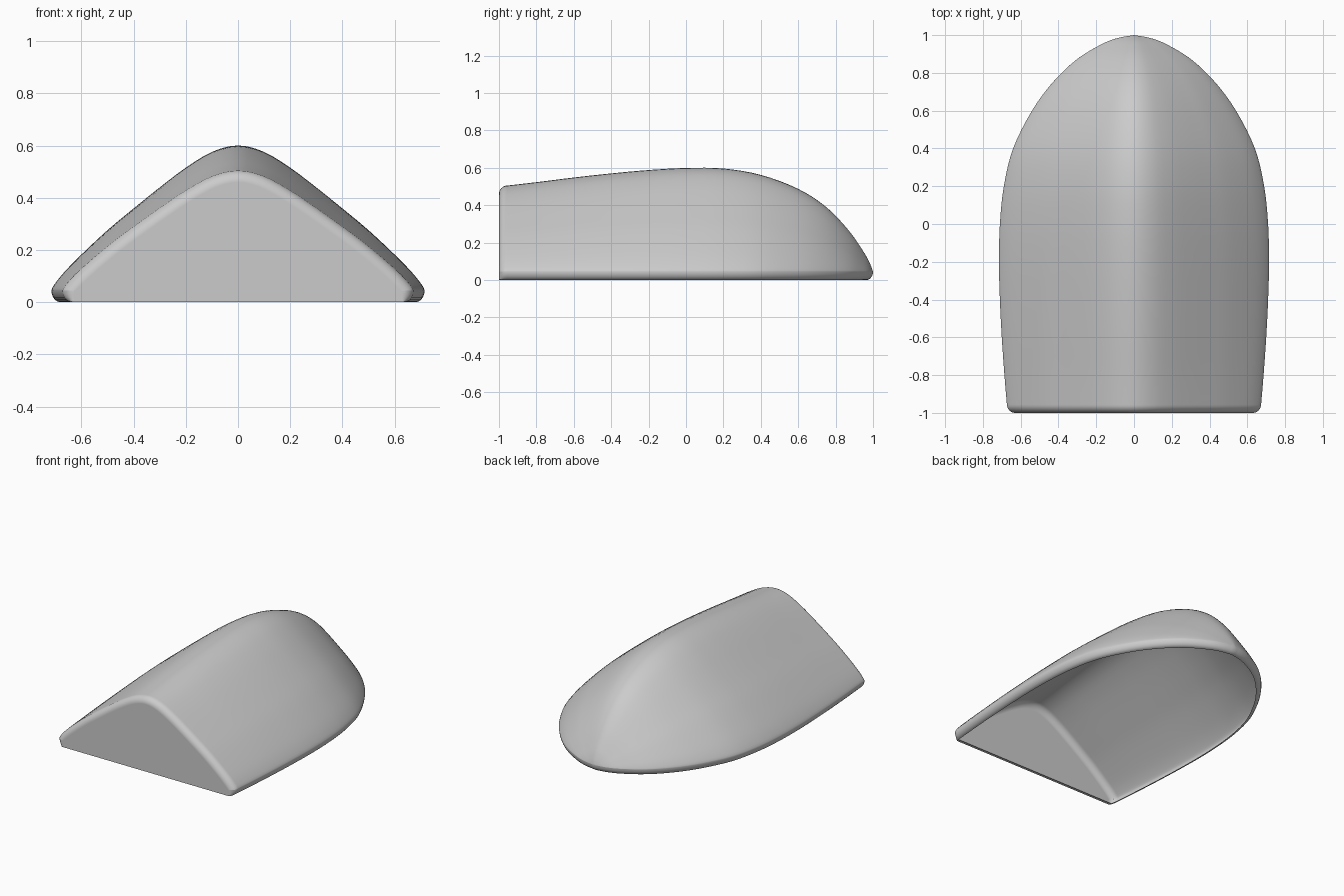
import bpy, bmesh, math
from mathutils import Vector

if "Cube" in bpy.data.objects:
    bpy.data.objects.remove(bpy.data.objects["Cube"])

RIM_Z, LIP, FILLET = 0.045, 0.035, 0.045


def spline(points, steps):
    """Smooth curve through the points."""
    p = [Vector(q) for q in points]
    p = [2 * p[0] - p[1]] + p + [2 * p[-1] - p[-2]]
    out = []
    for a, b, c, d in zip(p, p[1:], p[2:], p[3:]):
        for i in range(steps):
            t = i / steps
            out.append(0.5 * (2 * b + (c - a) * t + (2 * a - 5 * b + 4 * c - d) * t ** 2
                              + (3 * b - a - 3 * c + d) * t ** 3))
    return out + [p[-2]]


# Stations along the shell: y, half width, ridge height
stations = spline([(-0.955, 0.673, 0.505), (-0.8, 0.686, 0.523), (-0.6, 0.7, 0.548),
                   (-0.4, 0.71, 0.57), (-0.2, 0.715, 0.588), (0, 0.71, 0.599),
                   (0.2, 0.689, 0.596), (0.4, 0.64, 0.562), (0.6, 0.54, 0.487),
                   (0.75, 0.43, 0.39), (0.87, 0.305, 0.265), (0.95, 0.175, 0.15),
                   (0.985, 0.085, 0.085), (1, 0, RIM_Z)], 4)

# Arched cross-section: share of half width, share of height
half = [(1, 0), (0.985, 0.04), (0.93, 0.13), (0.84, 0.25), (0.7, 0.42),
        (0.56, 0.57), (0.42, 0.715), (0.28, 0.85), (0.14, 0.957), (0, 1)]
arch = spline(half + [(-t, h) for t, h in half[-2::-1]], 3)
lip_angles = [math.radians(a) for a in (90, 72, 54, 36, 18)]


def section(i):
    """One ring of the shell, from the inner lip on one side to the other."""
    y, w, h = stations[i]
    if i == 0:
        n = Vector((1, 0))
    elif i == len(stations) - 1:
        n = Vector((0, 1))
    else:
        d = stations[i + 1] - stations[i - 1]
        n = Vector((d.x, -d.y)).normalized()
    lip = []
    for a in lip_angles:
        inset = LIP * (1 - math.cos(a))
        lip.append(Vector((max(w - n.x * inset, 0), y - n.y * inset,
                           RIM_Z * (1 - math.sin(a)))))
    top = [Vector((w * t, y, RIM_Z + (h - RIM_Z) * s)) for t, s in arch]
    return lip + top + [Vector((-v.x, v.y, v.z)) for v in reversed(lip)]


def inset_section(ring, angle):
    """Ring of the rounded front edge."""
    out = []
    for k, v in enumerate(ring):
        d = ring[min(k + 1, len(ring) - 1)] - ring[max(k - 1, 0)]
        n = Vector((d.z, 0, -d.x)).normalized()
        r = FILLET * (1 - math.cos(angle))
        out.append(Vector((v.x - n.x * r, v.y - FILLET * math.sin(angle),
                           v.z - max(n.z, 0) * r)))
    return out


first = section(0)
FRONT_STEPS = 8
rings = [inset_section(first, math.pi / 2 * k / FRONT_STEPS) for k in range(FRONT_STEPS, 0, -1)]
rings += [section(i) for i in range(len(stations))]

bm = bmesh.new()
grid = [[bm.verts.new(v) for v in ring] for ring in rings]
for a, b in zip(grid, grid[1:]):
    for k in range(len(a) - 1):
        bm.faces.new((a[k], a[k + 1], b[k + 1], b[k]))
# Flat front panel and its narrow turned-in lower edge
bm.faces.new(list(reversed(grid[0])))
under = grid[FRONT_STEPS - 3]
bm.faces.new((grid[0][0], grid[0][-1], under[-1], under[0]))
bmesh.ops.remove_doubles(bm, verts=bm.verts, dist=0.0005)
bmesh.ops.recalc_face_normals(bm, faces=bm.faces)
# Point the surface outwards
bm.faces.ensure_lookup_table()
panel = max(bm.faces, key=lambda f: f.calc_area())
if panel.normal.y > 0:
    bmesh.ops.reverse_faces(bm, faces=bm.faces)

mesh = bpy.data.meshes.new("shell_cover")
bm.to_mesh(mesh)
bm.free()
shell = bpy.data.objects.new("shell_cover", mesh)
bpy.context.collection.objects.link(shell)

grey = bpy.data.materials.new("plain grey")
grey.use_nodes = True
colour = (0.6, 0.6, 0.6, 1)
grey.diffuse_color = colour
grey.node_tree.nodes["Principled BSDF"].inputs["Base Color"].default_value = colour
mesh.materials.append(grey)

bpy.ops.object.select_all(action="DESELECT")
shell.select_set(True)
bpy.context.view_layer.objects.active = shell
bpy.ops.object.shade_smooth_by_angle(angle=math.radians(40))
weighted = shell.modifiers.new("even_shading", "WEIGHTED_NORMAL")
weighted.keep_sharp = True
